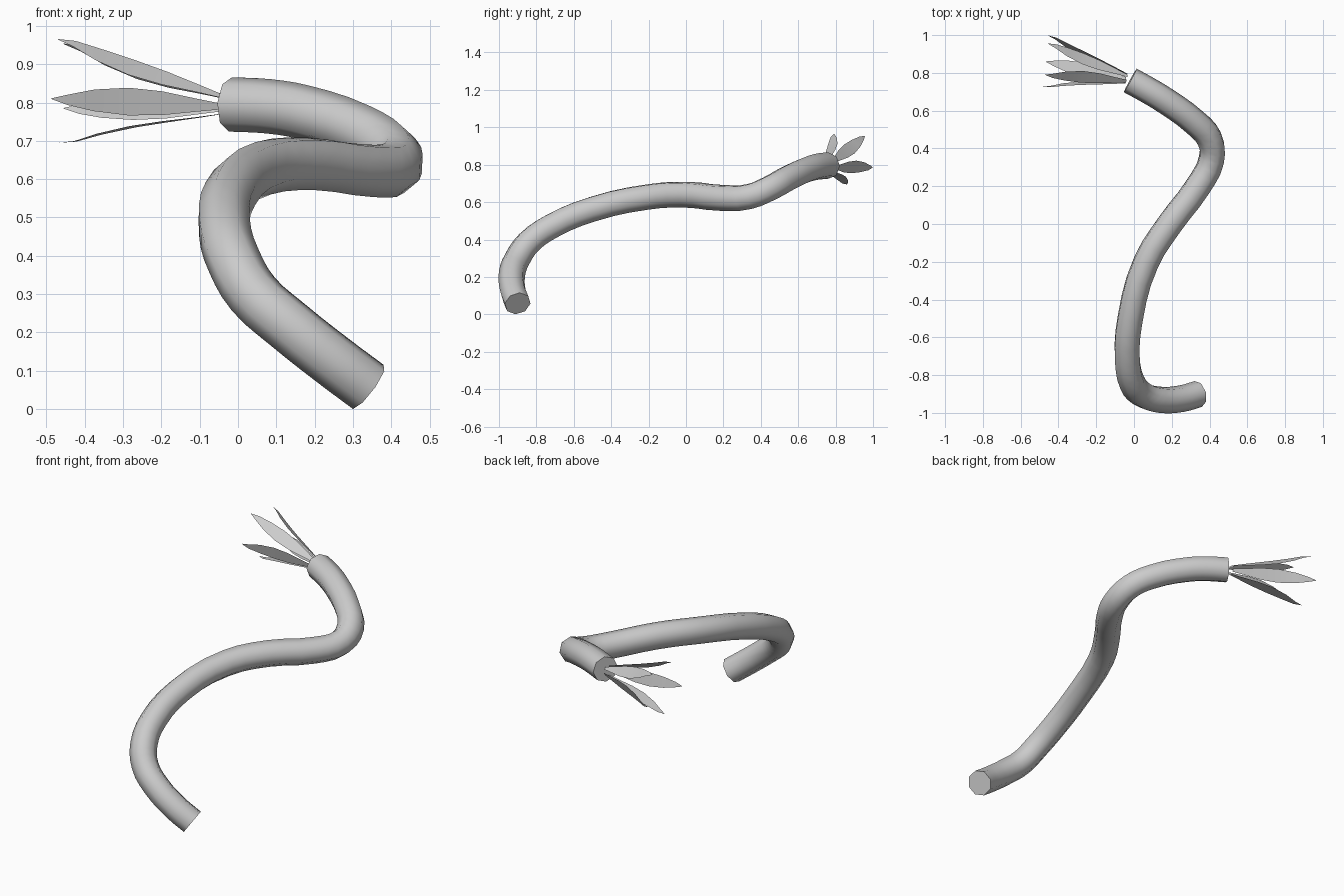
import bpy, bmesh
from mathutils import Vector

if "Cube" in bpy.data.objects:
    bpy.data.objects.remove(bpy.data.objects["Cube"])

# Winding tube: centre line swept with an eight-sided round section
PATH = [(0.34, -0.90, 0.058), (0.25, -0.925, 0.125), (0.13, -0.93, 0.22),
        (0.04, -0.90, 0.30), (-0.01, -0.84, 0.385), (-0.035, -0.72, 0.47),
        (-0.02, -0.50, 0.562), (0.065, -0.20, 0.628), (0.19, 0.0, 0.64),
        (0.34, 0.20, 0.622), (0.41, 0.34, 0.63), (0.40, 0.45, 0.675),
        (0.32, 0.54, 0.725), (0.17, 0.65, 0.775), (0.08, 0.705, 0.79),
        (-0.02, 0.76, 0.795)]
curve = bpy.data.curves.new("stalk", 'CURVE')
curve.dimensions = '3D'
curve.bevel_depth = 0.071
curve.bevel_resolution = 2
curve.resolution_u = 3
curve.use_fill_caps = True
spline = curve.splines.new('BEZIER')
spline.bezier_points.add(len(PATH) - 1)
for point, co in zip(spline.bezier_points, PATH):
    point.co = co
    point.handle_left_type = point.handle_right_type = 'AUTO'
stalk = bpy.data.objects.new("stalk", curve)
bpy.context.collection.objects.link(stalk)
bpy.context.view_layer.objects.active = stalk
stalk.select_set(True)
bpy.ops.object.convert(target='MESH')
bpy.ops.object.shade_smooth()

# Five thin leaves fanning out from the tube's far end
BASE = Vector((-0.04, 0.77, 0.795))
TIPS = [(-0.47, 0.79, 0.965), (-0.455, 0.955, 0.953), (-0.455, 0.998, 0.785),
        (-0.467, 0.86, 0.695), (-0.487, 0.73, 0.81)]
CENTRE = sum((Vector(t) for t in TIPS), Vector()) / 5
# fraction of length, half width, outward bend
PROFILE = [(0, 0.008, 0), (0.15, 0.018, -0.002), (0.35, 0.032, -0.006),
           (0.55, 0.037, -0.008), (0.75, 0.029, -0.004), (0.9, 0.014, 0.004),
           (1, 0.001, 0)]


def leaf(name, tip):
    axis = (CENTRE - BASE).normalized()
    radial = tip - CENTRE
    radial = (radial - axis * radial.dot(axis)).normalized()
    side = axis.cross(radial)
    start = BASE + radial * 0.025
    bm = bmesh.new()
    rows = []
    for t, w, bend in PROFILE:
        c = start.lerp(tip, t) + radial * bend
        rows.append([bm.verts.new(c + side * w * s) for s in (-1, 0, 1)])
    for a, b in zip(rows, rows[1:]):
        for i in range(2):
            bm.faces.new((a[i], a[i + 1], b[i + 1], b[i])).smooth = True
    mesh = bpy.data.meshes.new(name)
    bm.to_mesh(mesh)
    bm.free()
    bpy.context.collection.objects.link(bpy.data.objects.new(name, mesh))


for i, t in enumerate(TIPS):
    leaf(f"leaf_{i + 1}", Vector(t))
